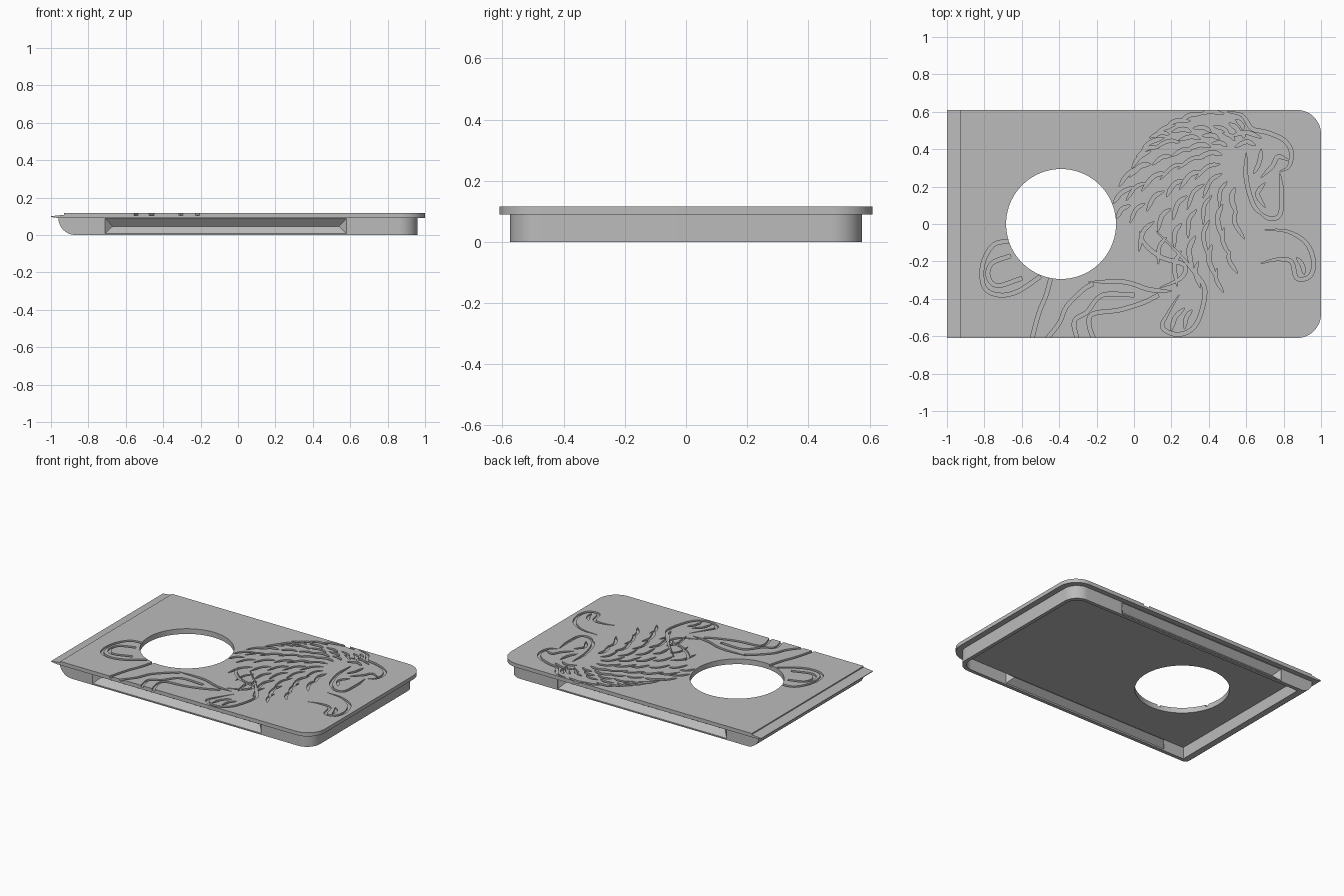
import bpy, bmesh, math, random
from mathutils import Vector

random.seed(4)
if "Cube" in bpy.data.objects:
    bpy.data.objects.remove(bpy.data.objects["Cube"], do_unlink=True)

grey = bpy.data.materials.new("plain grey")
grey.use_nodes = True
grey.diffuse_color = (0.5, 0.5, 0.5, 1)
grey.node_tree.nodes["Principled BSDF"].inputs["Base Color"].default_value = (0.5, 0.5, 0.5, 1)


def finish(bm, name):
    bmesh.ops.recalc_face_normals(bm, faces=bm.faces)
    mesh = bpy.data.meshes.new(name)
    bm.to_mesh(mesh)
    bm.free()
    mesh.materials.append(grey)
    obj = bpy.data.objects.new(name, mesh)
    bpy.context.collection.objects.link(obj)
    return obj


def prism(name, points, low, high, sideways=False):
    """Extrude an outline along z, or along y when sideways."""
    bm = bmesh.new()
    place = (lambda a, b, h: (a, h, b)) if sideways else (lambda a, b, h: (a, b, h))
    face = bm.faces.new([bm.verts.new(place(a, b, low)) for a, b in points])
    new = bmesh.ops.extrude_face_region(bm, geom=[face])["geom"]
    shift = Vector(place(0, 0, high - low))
    bmesh.ops.translate(bm, vec=shift, verts=[v for v in new if isinstance(v, bmesh.types.BMVert)])
    return finish(bm, name)


def hull(name, points):
    bm = bmesh.new()
    for p in points:
        bm.verts.new(p)
    bmesh.ops.convex_hull(bm, input=bm.verts)
    return finish(bm, name)


def combine(target, other, how="DIFFERENCE"):
    mod = target.modifiers.new("cut", "BOOLEAN")
    mod.operation, mod.solver, mod.object = how, "EXACT", other
    bpy.context.view_layer.objects.active = target
    bpy.ops.object.modifier_apply(modifier=mod.name)
    bpy.data.objects.remove(other, do_unlink=True)


def arc(cx, cy, r, start, end, steps):
    angles = [math.radians(start + (end - start) * i / steps) for i in range(steps + 1)]
    return [(cx + r * math.cos(a), cy + r * math.sin(a)) for a in angles]


def slab_outline(left, right, half, r):
    """Square left corners, rounded right corners."""
    return ([(left, half), (left, -half)] + arc(right - r, r - half, r, -90, 0, 12)
            + arc(right - r, half - r, r, 0, 90, 12))


def thumb_hole():
    return prism("hole_cutter", arc(-0.39, 0, 0.294, 0, 355, 71), -0.1, 0.3)


def wedge(name, side, outer, inner, low, high):
    """V-shaped ridge running along a long side."""
    box = [(x, side * y, z) for x in (-0.71, 0.58) for y in (outer, 0.57) for z in (low, high)]
    return hull(name, box + [(x, side * inner, 0.046) for x in (-0.67, 0.54)])


# Open-bottomed tray with a rounded left end
tray = prism("tray", slab_outline(-0.96, 0.96, 0.575, 0.1), 0, 0.09)
end_profile = [(-0.87, 0)] + arc(-0.87, 0.09, 0.09, 264, 180, 8) + [(-0.96, 0.1), (1.1, 0.1), (1.1, 0)]
combine(tray, prism("end_profile", end_profile, -1, 1, True), "INTERSECT")
combine(tray, prism("cavity", slab_outline(-0.86, 0.935, 0.55, 0.08), -0.1, 0.08))
for side in (-1, 1):
    combine(tray, wedge("grip_ridge", side, 0.56, 0.508, 0.002, 0.089), "UNION")
    combine(tray, wedge("grip_groove", side, 0.6, 0.533, 0.008, 0.0885))
combine(tray, thumb_hole())

# Overhanging top plate and sloped end lip
plate = prism("top_plate", slab_outline(-0.93, 1, 0.61, 0.13), 0.09, 0.116)
combine(plate, thumb_hole())
prism("end_lip", [(-0.96, 0.09), (-1, 0.096), (-1, 0.1), (-0.93, 0.108), (-0.93, 0.09)],
      -0.61, 0.61, True)


def smooth_path(points, steps=4):
    """Rounded path through the points."""
    p = [Vector(q) for q in points]
    p = [p[0] * 2 - p[1]] + p + [p[-1] * 2 - p[-2]]
    path = []
    for a, b, c, d in zip(p, p[1:], p[2:], p[3:]):
        for i in range(steps):
            t = i / steps
            path.append(0.5 * (2 * b + (c - a) * t + (2 * a - 5 * b + 4 * c - d) * t * t
                               + (3 * b - a - 3 * c + d) * t ** 3))
    return path + [p[-2]]


def engrave(points, width=2.0, taper=True):
    """Cut a stroke into the plate; points are in hundredths."""
    path = smooth_path(points)
    last = len(path) - 1
    left, right = [], []
    for i, p in enumerate(path):
        along = (path[min(i + 1, last)] - path[max(i - 1, 0)]).normalized()
        fade = min(1, 0.15 + 4 * min(i, last - i) / last) if taper else 1
        across = Vector((-along.y, along.x)) * width * fade / 2
        left.append((p + across) / 100)
        right.append((p - across) / 100)
    combine(plate, prism("stroke", left + right[::-1], 0.104, 0.13))


# Tail and hind legs
for stroke in (
    [(-64, -9), (-75, -11), (-81, -22), (-80, -34), (-72, -38), (-62, -36), (-50, -28)],
    [(-66, -17), (-76, -21), (-78, -28), (-73, -33), (-60, -29)],
    [(-55, -63), (-51, -48), (-47, -38), (-44, -27)],
    [(-48, -63), (-40, -53), (-36, -44), (-27, -35), (-22, -32)],
    [(-30, -63), (-32, -52), (-25, -47), (-17, -38), (0, -38)],
    [(-21, -63), (-24, -54), (-22, -48), (-8, -46), (5, -42), (13, -38)],
):
    engrave(stroke, 2, False)

# Belly, front legs and paws
for stroke in (
    [(-24, -31), (-5, -31), (8, -35), (20, -36)],
    [(3, -4), (6, -11), (15, -18), (27, -22), (25, -29), (14, -34)],
    [(12, -4), (24, -16), (34, -28), (38, -36), (35, -50), (30, -57), (22, -59), (15, -55), (18, -48), (24, -38)],
    [(20, -57), (22, -50), (27, -45)],
    [(27, -56), (28, -50), (31, -46)],
    [(70, -3), (82, -4), (92, -10), (96, -20), (94, -28), (87, -29), (84, -20), (76, -19), (68, -21)],
    [(91, -27), (90, -22), (87, -18)],
):
    engrave(stroke)

# Head and face
for stroke in (
    [(50, 60), (58, 58), (63, 51), (71, 49), (80, 45), (84, 39), (83, 31), (78, 28)],
    [(83, 34), (77, 36), (74, 31), (68, 25)],
    [(78, 27), (79, 17), (78, 5), (72, 3), (65, 8)],
    [(54, 41), (60, 44), (65, 42)],
    [(52, 47), (60, 49), (68, 46)],
    [(60, 38), (60, 24), (64, 10), (70, 4)],
    [(68, 40), (67, 33), (64, 27)],
    [(70, 22), (66, 16), (70, 9)],
):
    engrave(stroke)

# Mane tufts sweep back and down in rows around the face
face_centre = Vector((60, 32))
for row in range(5):
    count = 8 + row * 2
    for i in range(count):
        turn = (i + 0.5 * (row % 2)) / count
        reach = 25 + 44 * min(1, turn * 1.6)
        angle = math.radians(95 + 170 * turn)
        out = Vector((math.cos(angle), math.sin(angle)))
        sweep = Vector((-out.y, out.x))
        root = face_centre + out * (14 + (reach - 14) * row / 5)
        size = random.uniform(0.16, 0.24) * reach
        if (root + out * size).y > 58:
            continue
        bend = root + out * size * 0.5 + sweep * size * 0.1
        tip = root + out * size + sweep * size * 0.6
        engrave([root, bend, tip], random.uniform(1.6, 2.4))

# Jagged outer edge of the mane
for root, tip in (((48, 59), (36, 59)), ((37, 59), (25, 55)), ((30, 55), (18, 53)),
                  ((22, 53), (11, 46)), ((16, 46), (4, 39)), ((9, 39), (-1, 30)),
                  ((4, 31), (-8, 20)), ((0, 20), (-11, 11)), ((-2, 10), (-9, 3))):
    a, b = Vector(root), Vector(tip)
    engrave([a, (a + b) / 2 + Vector((-1.2, 1.2)), b])

# Crisp edges, smooth rounded corners
for obj in (tray, plate):
    bpy.ops.object.select_all(action="DESELECT")
    obj.select_set(True)
    bpy.context.view_layer.objects.active = obj
    bpy.ops.object.shade_smooth_by_angle(angle=math.radians(25))
